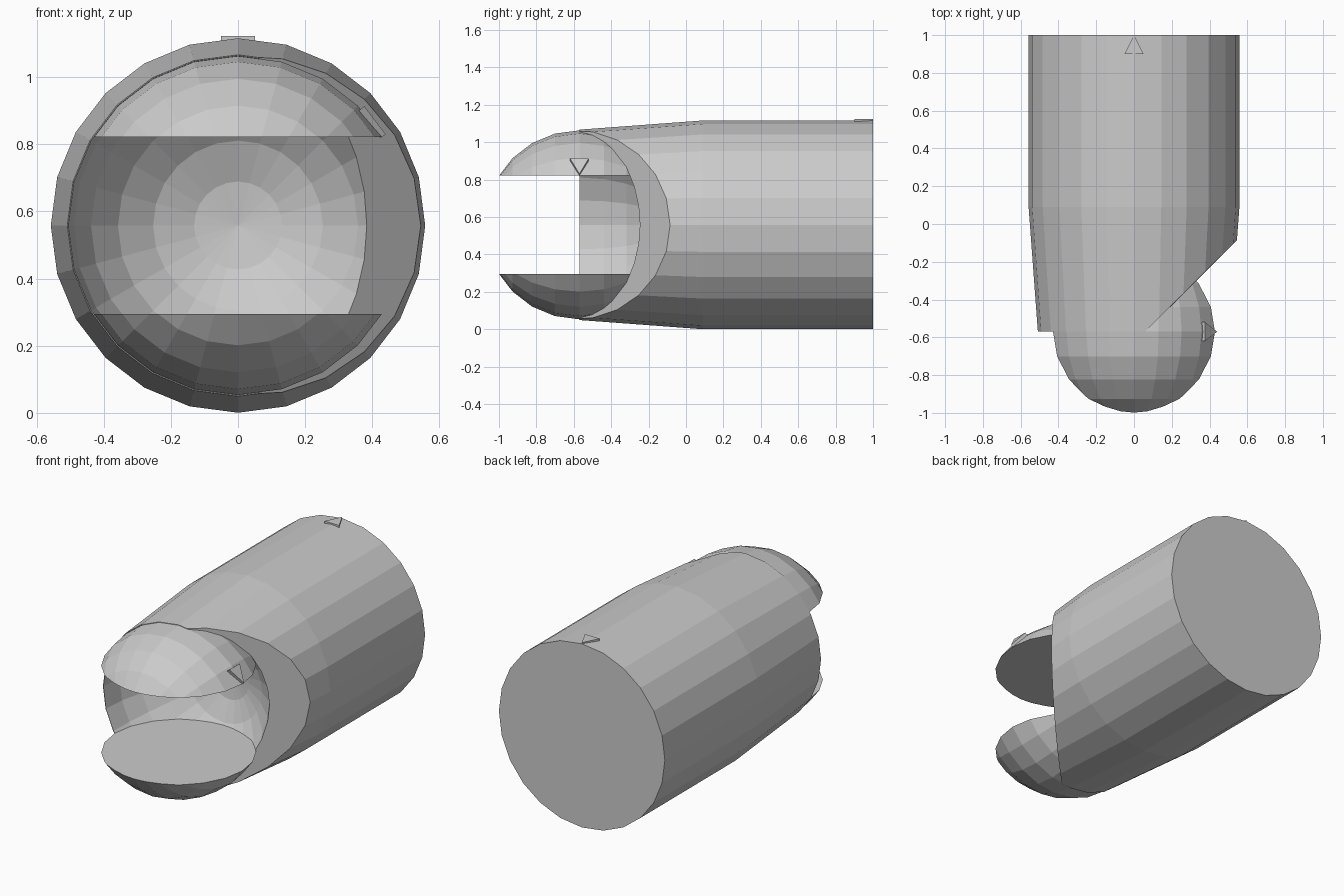
import bpy, bmesh, math
from mathutils import Vector, Matrix

if "Cube" in bpy.data.objects:
    bpy.data.objects.remove(bpy.data.objects["Cube"])

CZ = 0.558       # height of the long axis
YB = -0.57       # ball centre along y
SEG = 24


def finish(bm, name):
    bmesh.ops.recalc_face_normals(bm, faces=bm.faces)
    me = bpy.data.meshes.new(name)
    bm.to_mesh(me)
    bm.free()
    ob = bpy.data.objects.new(name, me)
    bpy.context.collection.objects.link(ob)
    return ob


def lathe(profile):
    """Revolve (radius, y) points around the long axis."""
    bm = bmesh.new()
    vs = [bm.verts.new((0, y, CZ + r)) for r, y in profile]
    es = [bm.edges.new(p) for p in zip(vs, vs[1:])]
    bmesh.ops.spin(bm, geom=vs + es, cent=(0, 0, CZ), axis=(0, 1, 0),
                   angle=2 * math.pi, steps=SEG, use_duplicate=False)
    bmesh.ops.remove_doubles(bm, verts=bm.verts, dist=1e-4)
    bmesh.ops.recalc_face_normals(bm, faces=bm.faces)
    return bm


def slice_off(bm, co, no):
    """Remove everything on the normal side of a plane and cap the cut."""
    geom = bm.verts[:] + bm.edges[:] + bm.faces[:]
    bmesh.ops.bisect_plane(bm, geom=geom, dist=1e-5, plane_co=co,
                           plane_no=no, clear_outer=True)
    edges = [e for e in bm.edges if e.is_boundary]
    bmesh.ops.holes_fill(bm, edges=edges, sides=0)


def arc(r, a0, a1, n):
    """Profile points on the ball, angle measured from the front pole."""
    angs = [math.radians(a0 + (a1 - a0) * i / n) for i in range(n + 1)]
    return [(abs(r * math.sin(a)), YB - r * math.cos(a)) for a in angs]


def marker(name, origin, side, tip, out, length, depth):
    """Small raised triangle pointing along tip."""
    o, s, t, n = (Vector(v) for v in (origin, side, tip, out))
    bm = bmesh.new()
    tri = [o - s * 0.05, o + s * 0.05, o + t * length]
    f = bm.faces.new([bm.verts.new(p) for p in tri])
    ext = bmesh.ops.extrude_face_region(bm, geom=[f])
    vs = [g for g in ext["geom"] if isinstance(g, bmesh.types.BMVert)]
    bmesh.ops.translate(bm, verts=vs, vec=n * depth)
    if not any(len(e.link_faces) == 2 for e in f.edges):
        bm.faces.new(list(reversed(f.verts)))
    return finish(bm, name)


# Barrel with round socket, cut away diagonally on the right
barrel = lathe([(0, 1), (0.558, 1), (0.558, 0.09), (0.509, YB)]
               + arc(0.506, 90, 180, 6))
slice_off(barrel, (0.06, YB, CZ), Vector((1, -1, 0)).normalized())
finish(barrel, "barrel")

# Upper and lower caps of the ball
for name, s in (("upper_cap", 1), ("lower_cap", -1)):
    ball = lathe(arc(0.505, 0, 180, 12))
    slice_off(ball, (0, 0, CZ + s * 0.264), (0, 0, -s))
    finish(ball, name)

# Pointer on the barrel top, at the rear edge
marker("barrel_pointer", (0, 0.9, CZ + 0.548), (1, 0, 0), (0, 1, 0),
       (0, 0, 1), 0.1, 0.017)

# Pointer on the right flank of the upper cap
a = math.radians(37.5)
n = Vector((math.cos(a), 0, math.sin(a)))
t = Vector((math.sin(a), 0, -math.cos(a)))
marker("cap_pointer", Vector((0, YB, CZ)) + n * 0.495 - t * 0.053,
       (0, 1, 0), t, n, 0.105, 0.02)
